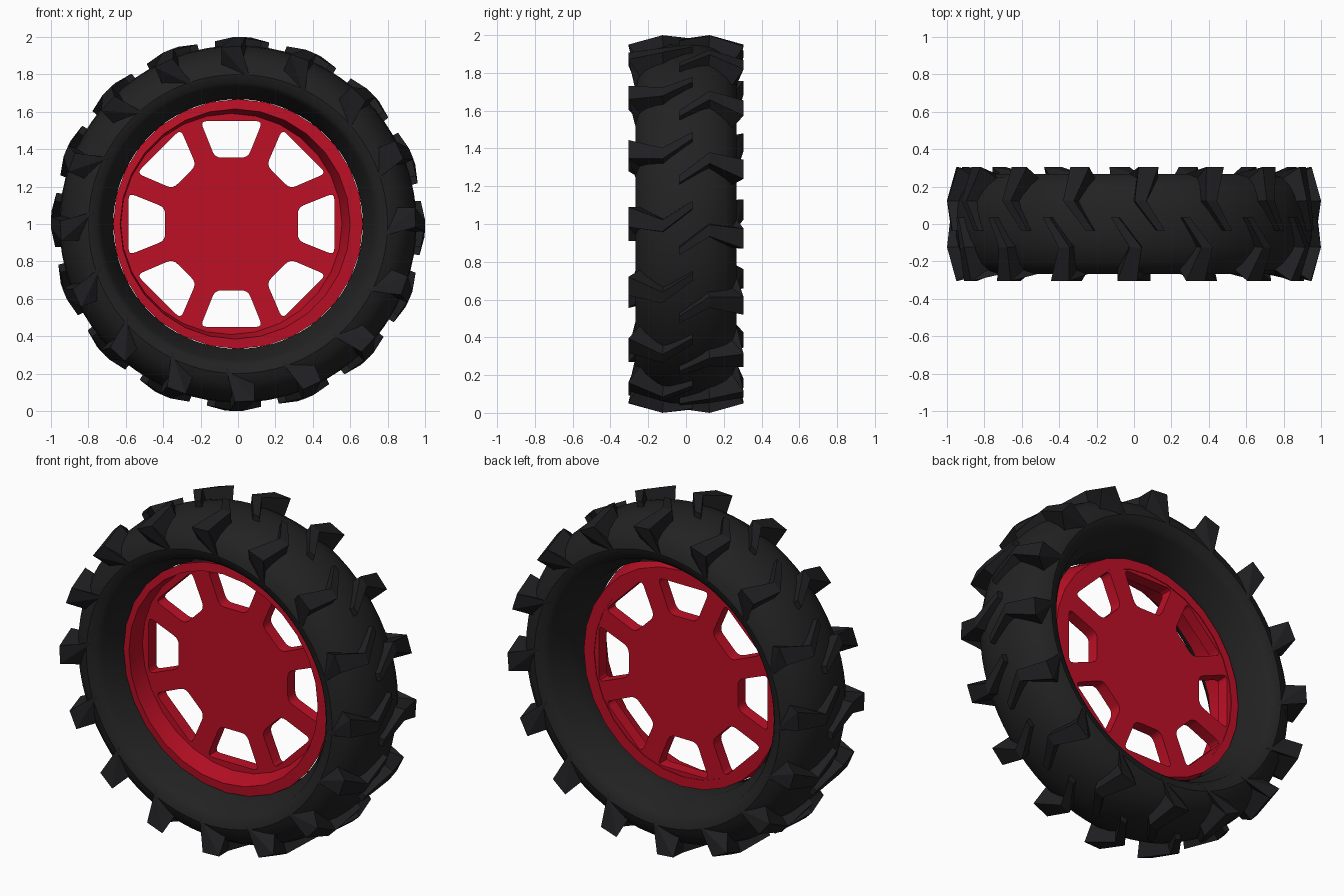
import bpy, bmesh, math
from mathutils import Vector

if "Cube" in bpy.data.objects:
    bpy.data.objects.remove(bpy.data.objects["Cube"], do_unlink=True)


def material(name, color):
    m = bpy.data.materials.new(name)
    m.use_nodes = True
    m.diffuse_color = (*color, 1)
    bsdf = m.node_tree.nodes["Principled BSDF"]
    bsdf.inputs["Base Color"].default_value = (*color, 1)
    bsdf.inputs["Roughness"].default_value = 0.7
    return m


RUBBER = material("black rubber", (0.016, 0.016, 0.016))
TREAD = material("tread rubber", (0.014, 0.014, 0.016))
RED = material("red paint", (0.51, 0.005, 0.019))


def polar(y, r, deg, shift=0):
    """Point on the wheel, whose axle runs along y at height 1."""
    a = math.radians(deg)
    return Vector((r * math.cos(a) + shift, y, 1 + r * math.sin(a)))


def finish(name, bm, mat, smooth=None):
    bmesh.ops.recalc_face_normals(bm, faces=bm.faces)
    me = bpy.data.meshes.new(name)
    bm.to_mesh(me)
    bm.free()
    ob = bpy.data.objects.new(name, me)
    bpy.context.collection.objects.link(ob)
    me.materials.append(mat)
    if smooth:
        bpy.ops.object.select_all(action="DESELECT")
        ob.select_set(True)
        bpy.context.view_layer.objects.active = ob
        bpy.ops.object.shade_smooth_by_angle(angle=math.radians(smooth))
    return ob


def revolve(name, profile, sides, mat, smooth):
    """Closed profile of (y, radius, sideways shift) swept round the axle."""
    bm = bmesh.new()
    rings = [[bm.verts.new(polar(y, r, 360 * i / sides, s)) for i in range(sides)]
             for y, r, s in profile]
    for k, a in enumerate(rings):
        b = rings[(k + 1) % len(rings)]
        for i in range(sides):
            j = (i + 1) % sides
            bm.faces.new((a[i], a[j], b[j], b[i]))
    return finish(name, bm, mat, smooth)


# Tyre carcass: rounded crown and sidewalls, tapered beads, open inside wall
half = [(0.0, 0.955), (0.08, 0.95), (0.15, 0.93), (0.21, 0.895), (0.25, 0.85),
        (0.268, 0.80), (0.255, 0.755), (0.225, 0.73), (0.18, 0.718), (0.10, 0.667)]
tyre_profile = [(y, r, 0) for y, r in half] + [(-y, r, 0) for y, r in half[:0:-1]]
revolve("tyre", tyre_profile, 72, RUBBER, 35)

# Tread lugs: bent bars that widen to the shoulder and end in a sidewall point
# station: y, angle, half width in degrees, top radius, base y, base radius
STATIONS = [(0.035, 6.0, 1.2, 0.985, 0.035, 0.93),
            (-0.125, -0.5, 1.8, 1.0, -0.12, 0.92),
            (-0.305, 2.2, 3.2, 0.95, -0.24, 0.85)]
TIP = (-0.262, -5.0, 0.77)
LUGS = 16


def add_lug(bm, base, flip):
    def place(y, deg, r):
        if flip:
            y, deg = -y, -2.5 - deg
        return bm.verts.new(polar(y, r, base + deg))
    sections = []
    for y, deg, w, top, yb, rb in STATIONS:
        sections.append([place(y, deg - w, top), place(y, deg + w, top),
                         place(yb, deg + w * 1.2, rb), place(yb, deg - w * 1.2, rb)])
    bm.faces.new(sections[0])
    for a, b in zip(sections, sections[1:]):
        for i in range(4):
            j = (i + 1) % 4
            bm.faces.new((a[i], a[j], b[j], b[i]))
    tip = place(*TIP)
    last = sections[-1]
    for i in range(4):
        bm.faces.new((last[i], last[(i + 1) % 4], tip))


for name, flip in (("front_tread_lugs", False), ("back_tread_lugs", True)):
    bm = bmesh.new()
    for k in range(LUGS):
        add_lug(bm, 360 * k / LUGS, flip)
    finish(name, bm, TREAD)

# Rim: front flange and a dished barrel that leans slightly off centre
HUB_X = -0.035
revolve("rim", [(-0.11, 0.668, 0), (-0.115, 0.615, -0.015), (0.0, 0.592, HUB_X),
                (0.08, 0.578, HUB_X), (0.08, 0.635, -0.025), (-0.09, 0.664, 0)],
        28, RED, 30)

# Wheel disc: flat plate with eight rounded windows leaving eight spokes
curve = bpy.data.curves.new("wheel_disc", "CURVE")
curve.dimensions = "2D"
curve.fill_mode = "BOTH"
curve.extrude = 0.035


def add_outline(points):
    s = curve.splines.new("POLY")
    s.points.add(len(points) - 1)
    for p, q in zip(s.points, points):
        p.co = (q[0], q[1], 0, 1)
    s.use_cyclic_u = True


def rounded(corners, radius, steps=4):
    out = []
    for i, c in enumerate(corners):
        a = c + (corners[i - 1] - c).normalized() * radius
        b = c + (corners[(i + 1) % len(corners)] - c).normalized() * radius
        for k in range(steps + 1):
            t = k / steps
            out.append(a * (1 - t) ** 2 + c * 2 * t * (1 - t) + b * t * t)
    return out


add_outline([(0.6 * math.cos(math.tau * i / 28), 0.6 * math.sin(math.tau * i / 28))
             for i in range(28)])
window = rounded([Vector(p) for p in ((0.355, -0.088), (0.55, -0.166),
                                      (0.55, 0.166), (0.355, 0.088))], 0.035)
for k in range(8):
    a = math.tau * k / 8
    add_outline([(p.x * math.cos(a) - p.y * math.sin(a),
                  p.x * math.sin(a) + p.y * math.cos(a)) for p in window])

disc = bpy.data.objects.new("wheel_disc", curve)
bpy.context.collection.objects.link(disc)
curve.materials.append(RED)
disc.location = (HUB_X, 0.04, 1)
disc.rotation_euler = (math.pi / 2, 0, 0)
bpy.ops.object.select_all(action="DESELECT")
disc.select_set(True)
bpy.context.view_layer.objects.active = disc
bpy.ops.object.convert(target="MESH")
bpy.ops.object.shade_smooth_by_angle(angle=math.radians(30))
